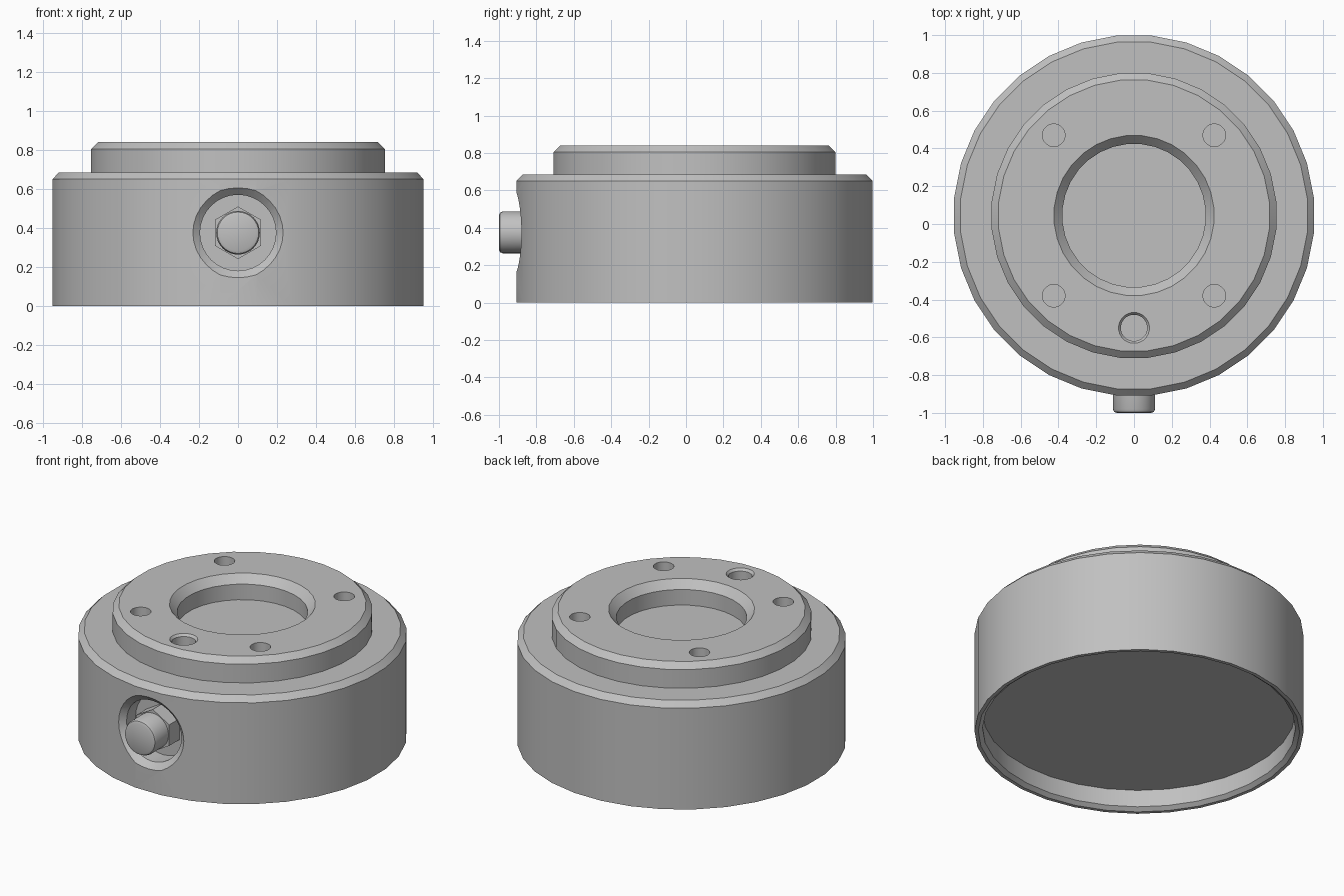
import bpy, bmesh, math
from mathutils import Vector

if "Cube" in bpy.data.objects:
    bpy.data.objects.remove(bpy.data.objects["Cube"])

metal = bpy.data.materials.new("grey_metal")
metal.use_nodes = True
colour = (0.53, 0.53, 0.53, 1)
metal.diffuse_color = colour
metal.node_tree.nodes["Principled BSDF"].inputs["Base Color"].default_value = colour

CY = 0.045      # centre of the round body in y
R = 0.957       # body radius
PORT_Z = 0.375  # height of the side port


def skin(name, rings):
    """Closed solid through a list of point rings, capped at both ends."""
    bm = bmesh.new()
    loops = [[bm.verts.new(p) for p in ring] for ring in rings]
    n = len(loops[0])
    for a, b in zip(loops, loops[1:]):
        for i in range(n):
            j = (i + 1) % n
            bm.faces.new((a[i], a[j], b[j], b[i]))
    bm.faces.new(loops[0])
    bm.faces.new(loops[-1])
    bmesh.ops.recalc_face_normals(bm, faces=bm.faces)
    mesh = bpy.data.meshes.new(name)
    bm.to_mesh(mesh)
    bm.free()
    mesh.materials.append(metal)
    obj = bpy.data.objects.new(name, mesh)
    bpy.context.collection.objects.link(obj)
    return obj


def upright(name, profile, x=0, y=CY, n=32):
    """Turned part about a vertical axis; profile holds (radius, z)."""
    turns = [math.tau * (i + 0.5) / n for i in range(n)]
    return skin(name, [[(x + r * math.cos(t), y + r * math.sin(t), z) for t in turns]
                       for r, z in profile])


def forward(name, profile, n=32, follow=False):
    """Part about the port axis; profile holds (radius, y), or depth below the wall."""
    rings = []
    for r, d in profile:
        ring = []
        for i in range(n):
            t = math.tau * i / n
            x = r * math.sin(t)
            y = CY - math.sqrt(R * R - x * x) + d if follow else d
            ring.append((x, y, PORT_Z + r * math.cos(t)))
        rings.append(ring)
    return skin(name, rings)


def activate(obj):
    bpy.ops.object.select_all(action='DESELECT')
    obj.select_set(True)
    bpy.context.view_layer.objects.active = obj


def cut(target, cutter):
    mod = target.modifiers.new("cut", 'BOOLEAN')
    mod.operation = 'DIFFERENCE'
    mod.solver = 'EXACT'
    mod.object = cutter
    activate(target)
    bpy.ops.object.modifier_apply(modifier=mod.name)
    bpy.data.objects.remove(cutter)


# Stepped body: bottom recess, outer wall, shoulder, raised boss, central bore
body = upright("body", [
    (0.91, 0.13), (0.91, 0.02), (0.935, 0), (R, 0), (R, 0.65), (0.922, 0.685),
    (0.757, 0.685), (0.757, 0.805), (0.72, 0.84),
    (0.425, 0.84), (0.38, 0.79), (0.38, 0.69)])

# Four bolt holes
for sx in (-1, 1):
    for sy in (-1, 1):
        cut(body, upright("bolt_hole", [(0.06, 0.68), (0.06, 0.9)],
                          sx * 0.425, CY + sy * 0.425, 24))

# Chamfered connection hole
cut(body, upright("connection_hole",
                  [(0.07, 0.68), (0.07, 0.825), (0.082, 0.84), (0.082, 0.9)], 0, -0.55, 24))

# Side port whose chamfer follows the curved wall, with a flat floor
port = forward("port", [(0.235, -0.15), (0.235, 0), (0.195, 0.04), (0.195, 0.12)], follow=True)
for v in port.data.vertices[-32:]:
    v.co.y = -0.76
cut(body, port)

# Plug: hexagonal collar and rounded round head
collar = forward("plug_collar", [(0.135, -0.75), (0.135, -0.865)], 6)
head = forward("plug_head", [(0.112, -0.80), (0.112, -0.98), (0.106, -0.994), (0.092, -1.0)])

for obj in (body, collar, head):
    activate(obj)
    bpy.ops.object.shade_smooth_by_angle(angle=math.radians(28))
